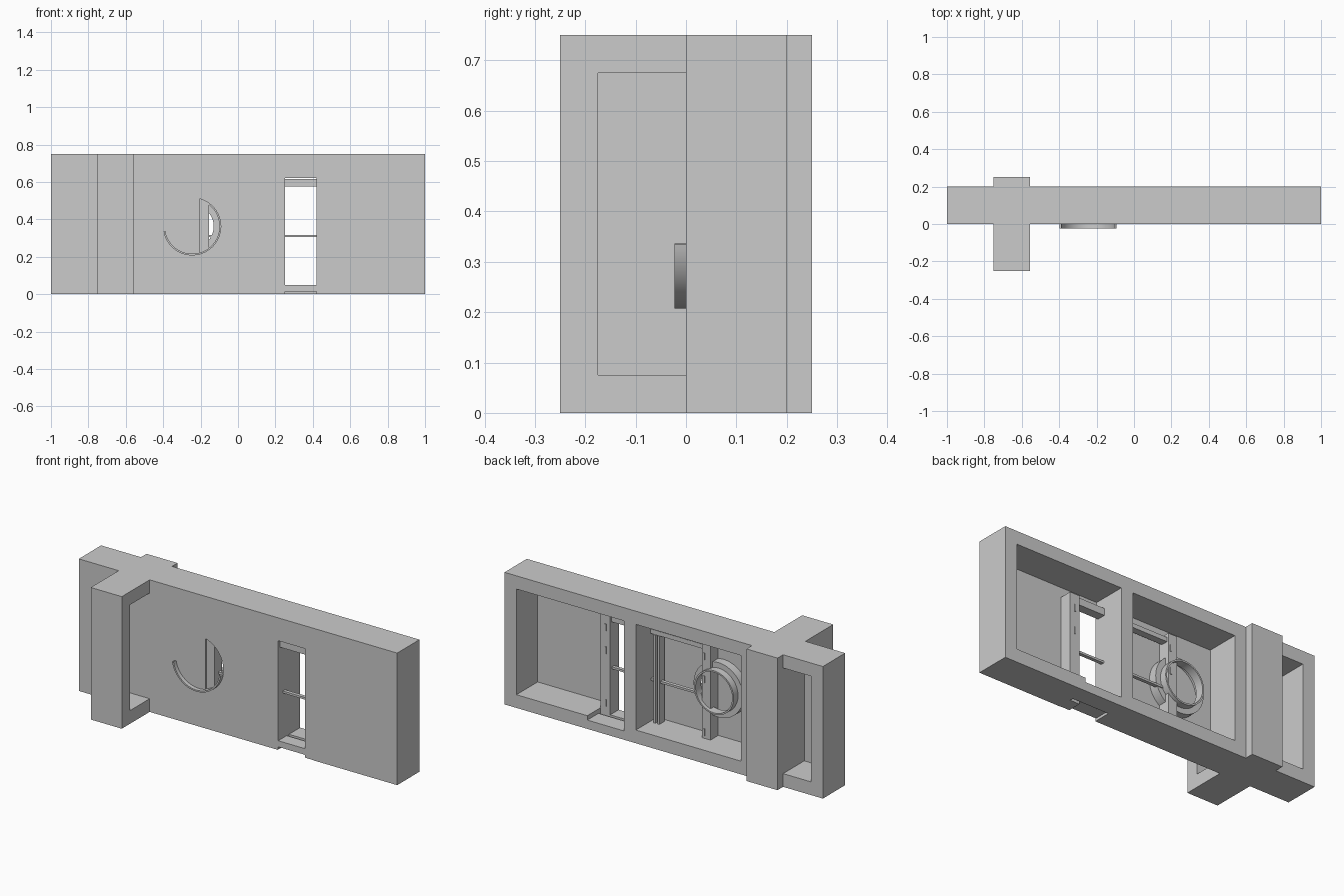
import bpy, bmesh
from math import cos, sin, acos, radians, pi

if "Cube" in bpy.data.objects:
    bpy.data.objects.remove(bpy.data.objects["Cube"])


def finish(name, bm):
    bmesh.ops.recalc_face_normals(bm, faces=bm.faces)
    me = bpy.data.meshes.new(name)
    bm.to_mesh(me)
    bm.free()
    ob = bpy.data.objects.new(name, me)
    bpy.context.collection.objects.link(ob)
    return ob


def boxes(name, *spans):
    """Each span is (x0, x1, y0, y1, z0, z1)."""
    bm = bmesh.new()
    for x0, x1, y0, y1, z0, z1 in spans:
        for v in bmesh.ops.create_cube(bm, size=1)["verts"]:
            v.co.x = x1 if v.co.x > 0 else x0
            v.co.y = y1 if v.co.y > 0 else y0
            v.co.z = z1 if v.co.z > 0 else z0
    return finish(name, bm)


def prism(name, pts, y0, y1):
    """Extrude an x-z outline along y."""
    bm = bmesh.new()
    f = bm.faces.new([bm.verts.new((x, y0, z)) for x, z in pts])
    ext = bmesh.ops.extrude_face_region(bm, geom=[f])["geom"]
    for v in ext:
        if isinstance(v, bmesh.types.BMVert):
            v.co.y = y1
    return finish(name, bm)


CX, CZ = -0.245, 0.362


def band(name, r0, r1, y0, y1, a0=0, a1=360, n=64):
    """Ring or arc with a rectangular section around the port axis."""
    bm = bmesh.new()
    full = a1 - a0 == 360
    rows = []
    for i in range(n if full else n + 1):
        a = radians(a0 + (a1 - a0) * i / n)
        rows.append([bm.verts.new((CX + r * cos(a), y, CZ + r * sin(a)))
                     for r, y in ((r0, y0), (r1, y0), (r1, y1), (r0, y1))])
    for i in range(n):
        p, q = rows[i], rows[(i + 1) % len(rows)]
        for k in range(4):
            bm.faces.new((p[k], p[(k + 1) % 4], q[(k + 1) % 4], q[k]))
    if not full:
        bm.faces.new(rows[0])
        bm.faces.new(rows[-1])
    ob = finish(name, bm)
    bpy.context.view_layer.objects.active = ob
    ob.select_set(True)
    bpy.ops.object.shade_smooth_by_angle(angle=radians(35))
    ob.select_set(False)
    return ob


H, T, R = 0.75, 0.2, 0.075      # wall height, depth, framing width
S = 0.01                        # skin thickness
XL, XR = -0.75, -0.555          # cross wall sides

# wall framing, open at the back
boxes("top_rail", (XR, 1, 0, T, H - R, H), (-1, XL, 0, T, H - R, H))
boxes("bottom_rail",
      (-1, XL, 0, T, 0, R), (XR, 0.25, 0, T, 0, R),
      (0.48, 1, 0, T, 0, R), (0.25, 0.48, 0.1, T, 0, 0.05))
boxes("wall_posts",
      (-1, -1 + R, 0, T, R, H - R), (XR, -0.485, 0, T, R, H - R),
      (0.175, 0.25, 0, T, R, H - R), (1 - R, 1, 0, T, R, H - R))

# front skin panels
boxes("front_skin_left", (-1 + R, XL, 0, S, R, H - R))
boxes("front_skin_right", (0.48, 1 - R, 0, S, R, H - R),
      (0.25, 0.48, 0, S, 0.62, H - R))
skin = boxes("front_skin_middle", (-0.485, 0.175, 0, S, R, H - R))

# half-round opening in the middle skin
lim = acos(0.04 / 0.153)
hole = prism("half_round_cutter",
             [(CX + 0.153 * cos(t), CZ + 0.153 * sin(t))
              for t in [-lim + 2 * lim * i / 32 for i in range(33)]], -0.1, 0.1)
hole.hide_render = True
hole.hide_viewport = True
m = skin.modifiers.new("opening", "BOOLEAN")
m.operation, m.solver, m.object = "DIFFERENCE", "EXACT", hole

# cross wall: solid core, and front half recessed from its right side
boxes("cross_wall_core", (XL, XR, 0, 0.25, 0, H))
boxes("cross_wall_front",
      (XL, XR, -0.25, -0.175, 0, H),
      (XL, XR, -0.175, 0, 0, R), (XL, XR, -0.175, 0, H - R, H),
      (XL, XL + S, -0.175, 0, R, H - R))

# window frame running behind the skin
F0, F1 = 0.012, 0.08
boxes("window_frame",
      (-0.21, -0.155, F0, F1, 0, 0.62), (0.42, 0.48, 0.002, F1, 0, 0.62),
      (-0.155, 0.25, F0, F1, 0.02, 0.05), (0.25, 0.42, 0.004, F1, 0.015, 0.05),
      (-0.155, 0.25, 0.03, 0.07, 0.575, 0.6), (0.25, 0.42, 0.02, 0.07, 0.575, 0.615))
boxes("window_mullion", (0.115, 0.128, 0.03, 0.075, 0.05, 0.575),
      (0.14, 0.153, 0.03, 0.075, 0.05, 0.575))
boxes("window_crossbars", (-0.155, 0.115, 0.045, 0.065, 0.305, 0.317),
      (0.153, 0.42, 0.045, 0.065, 0.305, 0.317))

# small plates on the two outer stiles
boxes("stile_plates", *[(x, x + 0.008, F1, F1 + 0.004, z, z + 0.04)
                        for x in (-0.175, 0.445) for z in (0.09, 0.39, 0.52)])

# round port: protruding lower lip, drum, flange and inner collar
band("port_lower_lip", 0.146, 0.155, -0.023, 0.012, 190, 350, 40)
band("port_drum", 0.146, 0.155, 0.012, 0.06)
band("port_flange", 0.115, 0.15, 0.05, 0.06)
band("port_collar", 0.115, 0.124, 0.05, 0.1)
